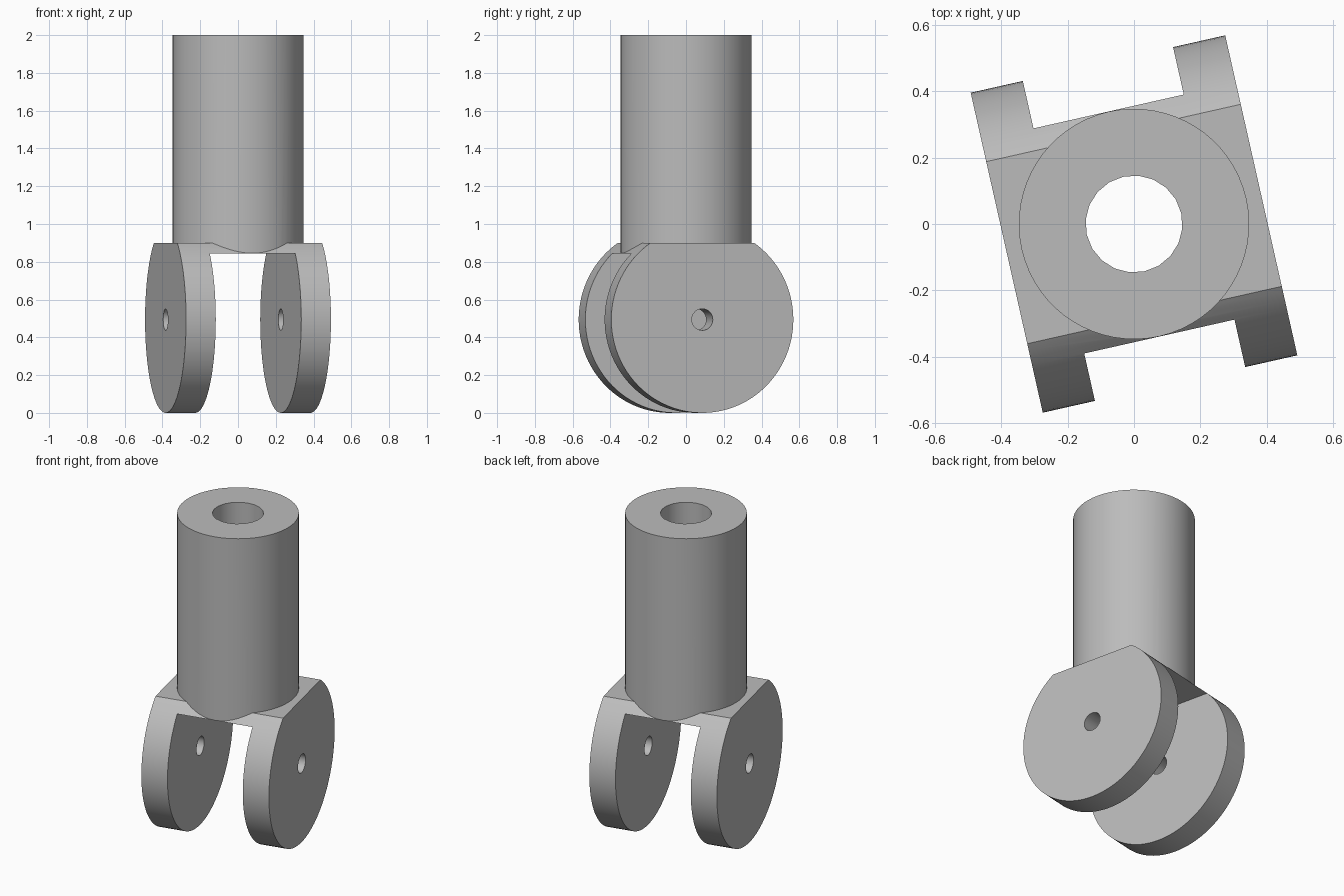
import bpy
from math import radians, pi
from mathutils import Matrix

cube = bpy.data.objects.get("Cube")
if cube:
    bpy.data.objects.remove(cube, do_unlink=True)

YAW = Matrix.Rotation(radians(12.7), 4, 'Z')
R = 0.494          # prong disc radius, also its centre height
SHOULDER = 0.9     # flat top of the fork
CROWN = 0.845      # roof of the slot
SLOT = 0.232       # half width of the slot
OUTER = 0.393      # half width of the fork

steel = bpy.data.materials.new("light_grey")
steel.use_nodes = True
grey = (0.5, 0.5, 0.5, 1)
steel.diffuse_color = grey
steel.node_tree.nodes["Principled BSDF"].inputs["Base Color"].default_value = grey


def finish(name, matrix):
    ob = bpy.context.object
    ob.name = name
    ob.matrix_world = YAW @ matrix
    ob.data.materials.append(steel)
    return ob


def upright(name, radius, z0, z1, sides):
    bpy.ops.mesh.primitive_cylinder_add(vertices=sides, radius=radius, depth=z1 - z0)
    return finish(name, Matrix.Translation((0, 0, (z0 + z1) / 2)))


def crosswise(name, radius, width, sides):
    bpy.ops.mesh.primitive_cylinder_add(vertices=sides, radius=radius, depth=width)
    return finish(name, Matrix.Translation((0, 0, R)) @ Matrix.Rotation(pi / 2, 4, 'Y'))


def box(name, half_x, z0, z1):
    bpy.ops.mesh.primitive_cube_add(size=1)
    size = Matrix.Diagonal((2 * half_x, 3, z1 - z0, 1))
    return finish(name, Matrix.Translation((0, 0, (z0 + z1) / 2)) @ size)


def combine(target, other, operation):
    mod = target.modifiers.new(other.name, 'BOOLEAN')
    mod.operation, mod.solver, mod.object = operation, 'EXACT', other
    bpy.context.view_layer.update()
    bpy.context.view_layer.objects.active = target
    bpy.ops.object.modifier_apply(modifier=mod.name)
    bpy.data.objects.remove(other, do_unlink=True)


# Fork: a wide drum flattened on top, joined to the tube
yoke = crosswise("fork_yoke", R, 2 * OUTER, 96)
combine(yoke, box("top_cut", 1, SHOULDER, 2), 'DIFFERENCE')
combine(yoke, upright("tube", 0.347, 0.7, 2, 64), 'UNION')

# Slot between the prongs, bore down the tube, pin hole across the prongs
combine(yoke, box("slot_cut", SLOT, -1, CROWN), 'DIFFERENCE')
combine(yoke, upright("bore_cut", 0.146, 0.5, 2.5, 20), 'DIFFERENCE')
combine(yoke, crosswise("pin_cut", 0.057, 2, 32), 'DIFFERENCE')

bpy.ops.object.select_all(action='DESELECT')
yoke.select_set(True)
bpy.context.view_layer.objects.active = yoke
bpy.ops.object.shade_smooth_by_angle(angle=radians(25))
